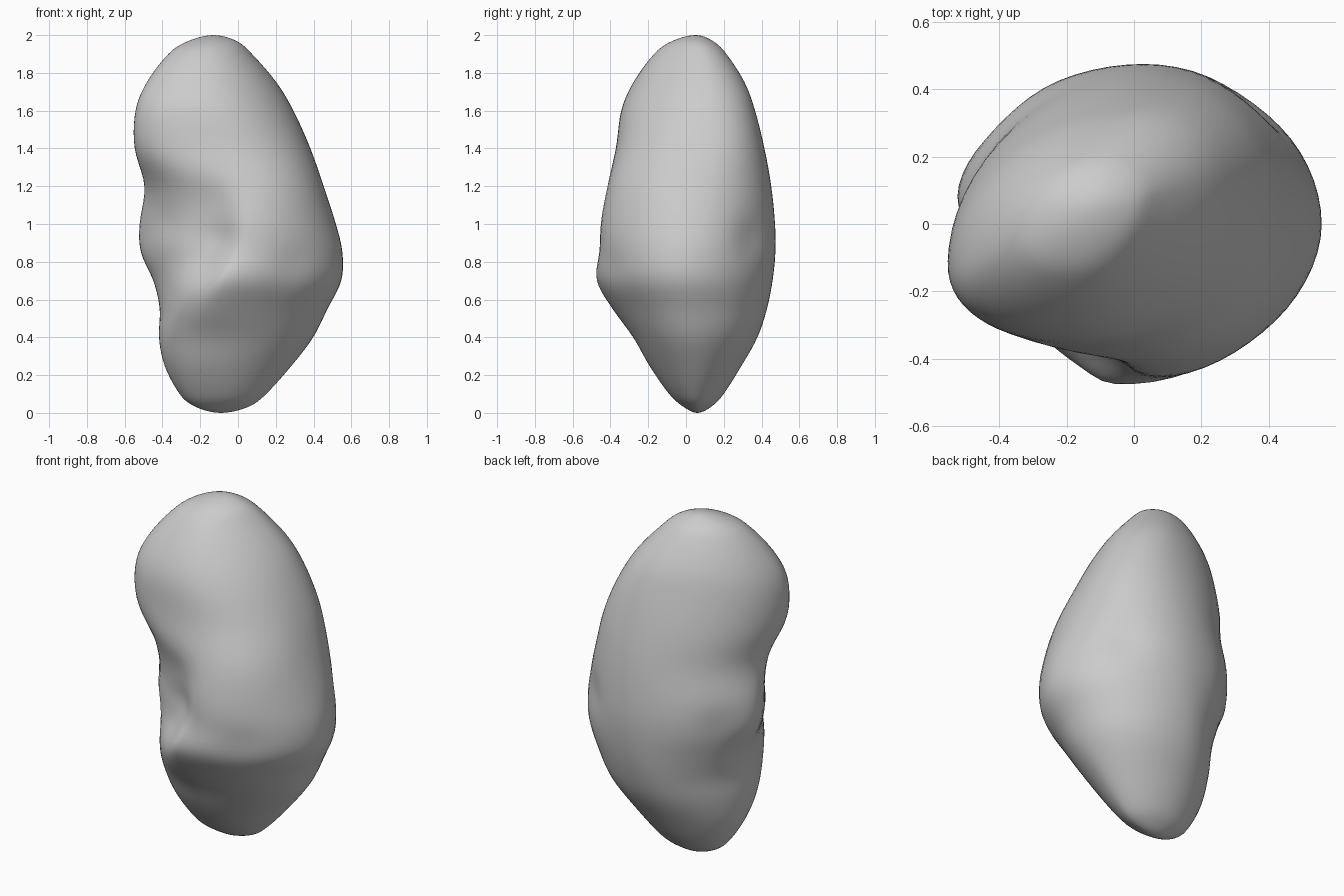
import bpy, bmesh, math
from mathutils import Vector

if "Cube" in bpy.data.objects:
    bpy.data.objects.remove(bpy.data.objects["Cube"])

# Cross-sections: z, left x, its y, right x, its y, front y, its x, back y, its x
SECTIONS = [
    (0.00, -.09, .06, -.09, .06, .06, -.09, .06, -.09),
    (0.03, -.22, .06, .05, .06, -.01, -.09, .13, -.09),
    (0.10, -.31, .05, .15, .06, -.09, -.08, .20, -.08),
    (0.25, -.39, .03, .285, .06, -.195, -.08, .295, -.05),
    (0.40, -.42, .00, .40, .04, -.28, -.06, .38, -.02),
    (0.55, -.415, .02, .475, .02, -.39, -.10, .43, .00),
    (0.70, -.45, .06, .55, .00, -.48, -.08, .46, .02),
    (0.85, -.52, .08, .555, .00, -.47, .00, .475, .03),
    (1.00, -.525, .07, .52, .02, -.46, .03, .473, .03),
    (1.20, -.495, .00, .455, .05, -.42, .02, .453, .03),
    (1.40, -.55, -.10, .385, .10, -.372, -.08, .417, .02),
    (1.60, -.545, -.12, .295, .11, -.345, -.15, .367, .02),
    (1.75, -.485, -.09, .205, .11, -.28, -.17, .312, -.02),
    (1.90, -.37, -.03, .075, .09, -.17, -.17, .215, -.08),
    (1.97, -.26, .02, -.01, .06, -.07, -.15, .14, -.11),
    (2.00, -.13, .05, -.13, .05, .05, -.13, .05, -.13),
]
# Local dents (positive) and bumps (negative): centre, radius, depth
DENTS = [
    ((-.10, -.37, .92), .12, .08),
    ((-.17, -.37, .76), .09, .06),
    ((-.10, -.36, 1.12), .10, .03),
    ((-.36, -.20, .90), .07, -.015),
    ((-.36, -.20, 1.12), .07, -.015),
    ((.28, -.38, .76), .09, .015),
    ((.36, .33, .92), .10, .025),
    ((-.42, .28, .88), .14, .03),
]
STEPS, QUAD = 5, 16


def catmull(a, b, c, d, t):
    return [.5 * (2 * q + (r - p) * t + (2 * p - 5 * q + 4 * r - s) * t * t
                  + (3 * q - p - 3 * r + s) * t ** 3) for p, q, r, s in zip(a, b, c, d)]


def flipped(s):
    # section seen across a pole, so the ends come out rounded
    return (s[0], s[3], s[4], s[1], s[2], s[7], s[8], s[5], s[6])


def bell(z, centre, width):
    return math.exp(-((z - centre) / width) ** 2)


def ring(sec):
    z, xl, yl, xr, yr, yf, xf, yb, xb = sec
    hollow = 2.25 - .83 * math.exp(-((z - .9) / .34) ** 4)
    quads = [(xr, yr, xb, yb, 1.92 + .33 * bell(z, 1.45, .35) + .2 * bell(z, .45, .2)),
             (xl, yl, xb, yb, 1.93),
             (xl, yl, xf, yf, hollow),
             (xr, yr, xf, yf, 1.85 + .35 * bell(z, 1.32, .28))]
    pts = []
    for k, (ex, ey, fx, fy, p) in enumerate(quads):
        for i in range(QUAD):
            a = i / QUAD * math.pi / 2
            if k % 2:
                a = math.pi / 2 - a
            c, s = max(math.cos(a), 0) ** (2 / p), max(math.sin(a), 0) ** (2 / p)
            v = Vector((fx + (ex - fx) * c, ey + (fy - ey) * s, z))
            inward = Vector((-v.x, -v.y, 0)).normalized()
            push = sum(d * math.exp(-(v - Vector(o)).length_squared / r ** 2)
                       for o, r, d in DENTS)
            pts.append(v + inward * push)
    return pts


# Loft the boulder body through the interpolated sections
bm = bmesh.new()
rings = []
n = len(SECTIONS)
padded = [flipped(SECTIONS[1])] + SECTIONS + [flipped(SECTIONS[-2])]
for i in range(n - 1):
    for j in range(STEPS):
        if i or j:
            rings.append([bm.verts.new(p) for p in ring(catmull(*padded[i:i + 4], j / STEPS))])
bottom = bm.verts.new((-.09, .06, 0))
top = bm.verts.new((-.13, .05, 2))
m = 4 * QUAD
for k in range(m):
    l = (k + 1) % m
    for lo, hi in zip(rings, rings[1:]):
        bm.faces.new((lo[k], lo[l], hi[l], hi[k]))
    bm.faces.new((bottom, rings[0][l], rings[0][k]))
    bm.faces.new((top, rings[-1][k], rings[-1][l]))

# Soften creases away from the two ends
soft = [v for v in bm.verts if .1 < v.co.z < 1.9]
for _ in range(3):
    bmesh.ops.smooth_vert(bm, verts=soft, factor=.5,
                          use_axis_x=True, use_axis_y=True, use_axis_z=True)
bmesh.ops.recalc_face_normals(bm, faces=bm.faces)
for f in bm.faces:
    f.smooth = True
mesh = bpy.data.meshes.new("boulder")
bm.to_mesh(mesh)
bm.free()
boulder = bpy.data.objects.new("boulder", mesh)
bpy.context.collection.objects.link(boulder)
